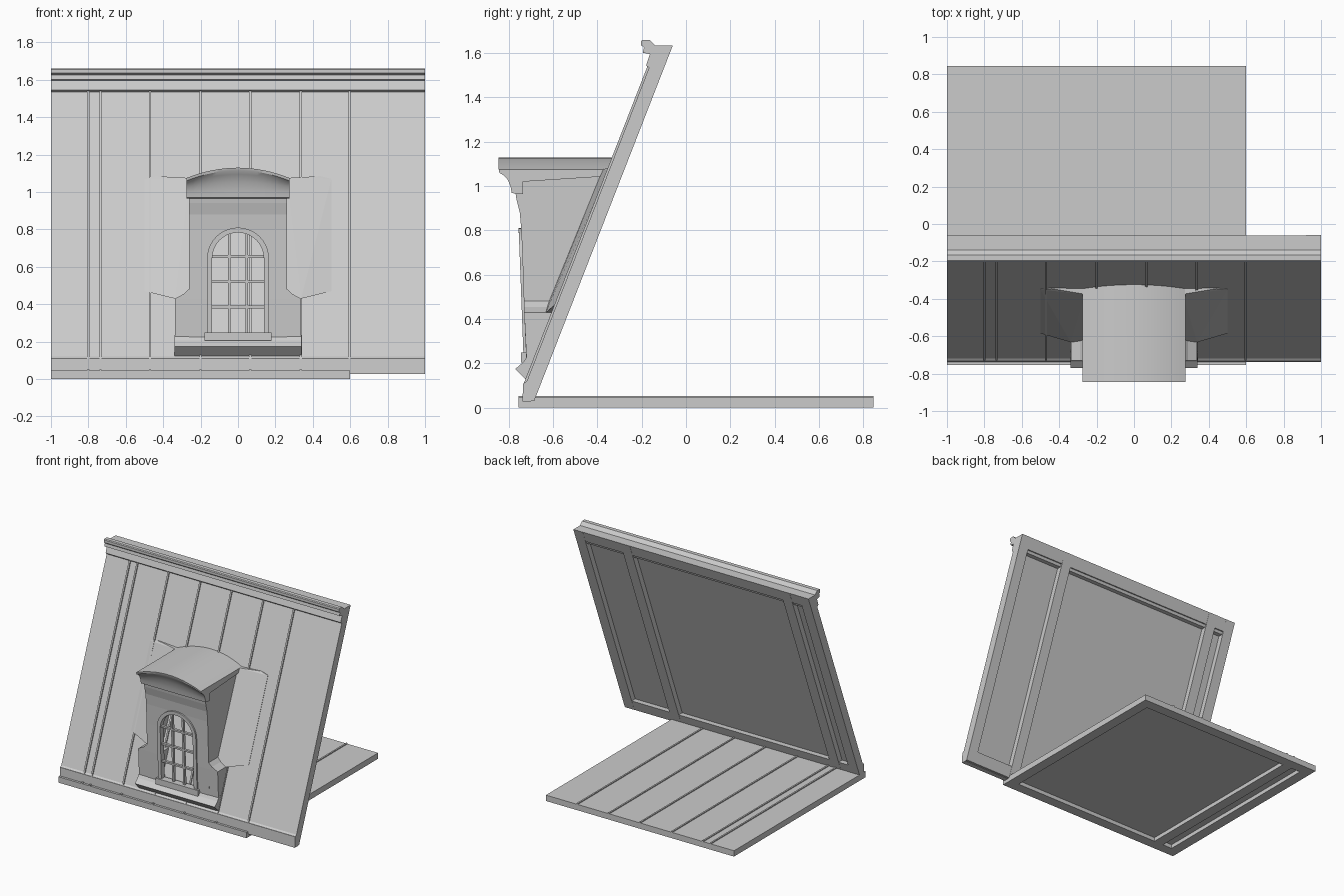
import bpy, bmesh, math

if "Cube" in bpy.data.objects:
    bpy.data.objects.remove(bpy.data.objects["Cube"])


def F(z):
    """y of the sloping roof's outer face at height z"""
    return -0.765 + 0.39 * z


PROFILE = [(-.72, .2), (-.73, .43), (-.737, .65), (-.743, .8), (-.75, .88), (-.765, .94), (-.77, .975)]


def P(z):
    """y of the dormer's front face at height z"""
    for (y0, z0), (y1, z1) in zip(PROFILE, PROFILE[1:]):
        if z <= z1:
            return y0 + (y1 - y0) * (z - z0) / (z1 - z0)
    return PROFILE[-1][0]


def finish(name, bm, smooth=False):
    bmesh.ops.recalc_face_normals(bm, faces=bm.faces)
    me = bpy.data.meshes.new(name)
    bm.to_mesh(me)
    bm.free()
    ob = bpy.data.objects.new(name, me)
    bpy.context.collection.objects.link(ob)
    if smooth:
        bpy.ops.object.select_all(action='DESELECT')
        ob.select_set(True)
        bpy.context.view_layer.objects.active = ob
        bpy.ops.object.shade_smooth_by_angle(angle=math.radians(30))
    return ob


def loft(name, rings, closed=False, smooth=False):
    """skin equal rings of points; cap the ends or close the loop"""
    bm = bmesh.new()
    vs = [[bm.verts.new(p) for p in r] for r in rings]
    n = len(vs[0])
    pairs = list(zip(vs, vs[1:])) + ([(vs[-1], vs[0])] if closed else [])
    for a, b in pairs:
        for i in range(n):
            j = (i + 1) % n
            bm.faces.new((a[i], a[j], b[j], b[i]))
    if not closed:
        bm.faces.new(vs[0])
        bm.faces.new(vs[-1])
    return finish(name, bm, smooth)


def prism(name, yz, x0, x1, smooth=False):
    return loft(name, [[(x, y, z) for y, z in yz] for x in (x0, x1)], smooth=smooth)


def box(name, x0, x1, y0, y1, z0, z1):
    return prism(name, [(y0, z0), (y1, z0), (y1, z1), (y0, z1)], x0, x1)


def slope(name, x0, x1, z0, z1, d0, d1):
    """slab lying along the roof slope, between depths d0 and d1"""
    return prism(name, [(F(z0) + d0, z0), (F(z0) + d1, z0), (F(z1) + d1, z1), (F(z1) + d0, z1)], x0, x1)


def hull(name, pts):
    bm = bmesh.new()
    for p in pts:
        bm.verts.new(p)
    bmesh.ops.convex_hull(bm, input=bm.verts)
    return finish(name, bm)


def arch(r, z0, zs=.645, n=20):
    return ([(r, z0)] + [(r * math.cos(math.pi * i / n), zs + r * math.sin(math.pi * i / n))
                         for i in range(n + 1)] + [(-r, z0)])


SEAMS = [-.8, -.735, -.47, -.2, .065, .335]

# floor panel: sheet, underside frame, standing seams
box("floor_sheet", -1, .6, -.755, .845, .03, .045)
for a, b in [(-1, -.92), (-.84, -.76), (.52, .6)]:
    box("floor_frame_bar", a, b, -.755, .845, 0, .032)
for a, b in [(-.755, -.675), (.765, .845)]:
    box("floor_frame_end", -1, .6, a, b, 0, .031)
for x in SEAMS:
    box("floor_seam", x - .006, x + .006, -.755, .845, .04, .052)

# sloping roof panel: sheet, back frame, standing seams
prism("roof_sheet", [(-.737, .03), (-.732, .11), (F(.12), .12), (F(1.635), 1.635),
                     (F(1.635) + .025, 1.635), (F(.03) + .025, .03)], -1, 1)
for a, b in [(-1, -.92), (-.84, -.76), (.52, .6), (.92, 1)]:
    slope("roof_frame_bar", a, b, .03, 1.635, .022, .068)
for a, b in [(.03, .11), (1.55, 1.635)]:
    slope("roof_frame_end", -1, 1, a, b, .022, .067)
for x in SEAMS + [.596]:
    slope("roof_seam", x - .006, x + .006, .11, 1.54, -.01, .01)
prism("eave_strip", [(-.738, .027), (-.7, .027), (F(.11) + .01, .11), (-.735, .11)], -1, 1)

# moulded ridge cornice
prism("ridge_cornice", [(-.163, 1.53), (-.18, 1.545), (-.163, 1.595), (-.195, 1.602), (-.19, 1.625), (-.202, 1.635),
                        (-.202, 1.655), (-.195, 1.66), (-.165, 1.66), (-.14, 1.635), (-.07, 1.635), (-.11, 1.53)], -1, 1)

# dormer front wall with arched opening
wall = prism("dormer_front", PROFILE + [(y + .035, z) for y, z in reversed(PROFILE)], -.26, .26)
cut = loft("window_cutter", [[(x, y, z) for x, z in arch(.145, .24)] for y in (-.9, -.5)])
cut.hide_render = True
cut.hide_viewport = True
mod = wall.modifiers.new("opening", 'BOOLEAN')
mod.operation = 'DIFFERENCE'
mod.solver = 'EXACT'
mod.object = cut

# arched window surround
outer, inner = arch(.165, .235), arch(.138, .235)
loft("window_surround", [[(xo, P(zo) - .012, zo), (xi, P(zi) - .012, zi), (xi, P(zi) + .03, zi), (xo, P(zo) + .03, zo)]
                         for (xo, zo), (xi, zi) in zip(outer, inner)], smooth=True)


def bar(name, x0, x1, z0, z1):
    prism(name, [(P(z0), z0), (P(z0) + .02, z0), (P(z1) + .02, z1), (P(z1), z1)], x0, x1)


# glazing bars
for x in (-.046, .046):
    bar("vertical_bar", x - .007, x + .007, .24, .778)
for z in (.385, .52, .655):
    bar("horizontal_bar", -.142, .142, z - .007, z + .007)

# sills
box("window_sill", -.18, .18, -.745, -.69, .205, .25)
prism("lower_sill", [(-.715, .235), (-.735, .205), (-.77, .175), (-.725, .13), (-.715, .12),
                     (F(.12) + .01, .12), (F(.235) + .01, .235)], -.34, .34)

# dormer cheeks, side blocks and flashing, mirrored
zs = [z for _, z in PROFILE] + [1.06]
for s in (-1, 1):
    prism("dormer_cheek", [(P(z), z) for z in zs] + [(F(1.06) + .01, 1.06), (F(.2) + .01, .2)], s * .225, s * .262)
    prism("side_block", [(-.715, .12), (P(.43), .43), (F(.43) + .01, .43), (F(.12) + .01, .12)], s * .17, s * .338)
    bpy.context.collection.objects[-1]
    for (xa, za), (xb, zb) in [((.338, .43), (.29, .455)), ((.29, .455), (.258, .485))]:
        hull("block_shoulder", [(s * x, y, z) for x, z in ((xa, za), (xb, zb), (.23, za), (.23, zb))
                                for y in (P(z), F(z) + .01)])
    hull("flashing", [(s * x, F(z) + d, z) for x, z, h in
                      [(.26, 1.075, .03), (.44, 1.085, .004), (.5, 1.07, .003), (.5, .47, .003),
                       (.338, .43, .035), (.26, .47, .04)] for d in (-h, .01)])

# arched dormer roof with coved eave: (y or None for the roof slope, z, share of arch rise)
EAVE = [(-.77, .965, 0), (-.787, .97, 0), (-.792, 1.0, .1), (-.805, 1.03, .4), (-.825, 1.05, .8),
        (-.842, 1.06, 1), (-.845, 1.075, 1), (None, 1.075, 1), (None, 1.045, .9), (-.735, 1.02, .4), (-.735, .965, 0)]
rings = []
for i in range(17):
    x = -.275 + .55 * i / 16
    rise = .055 * (1 - (x / .275) ** 2)
    rings.append([(x, F(z + rise * t) + .01 if y is None else y, z + rise * t) for y, z, t in EAVE])
loft("dormer_roof", rings, smooth=True)
